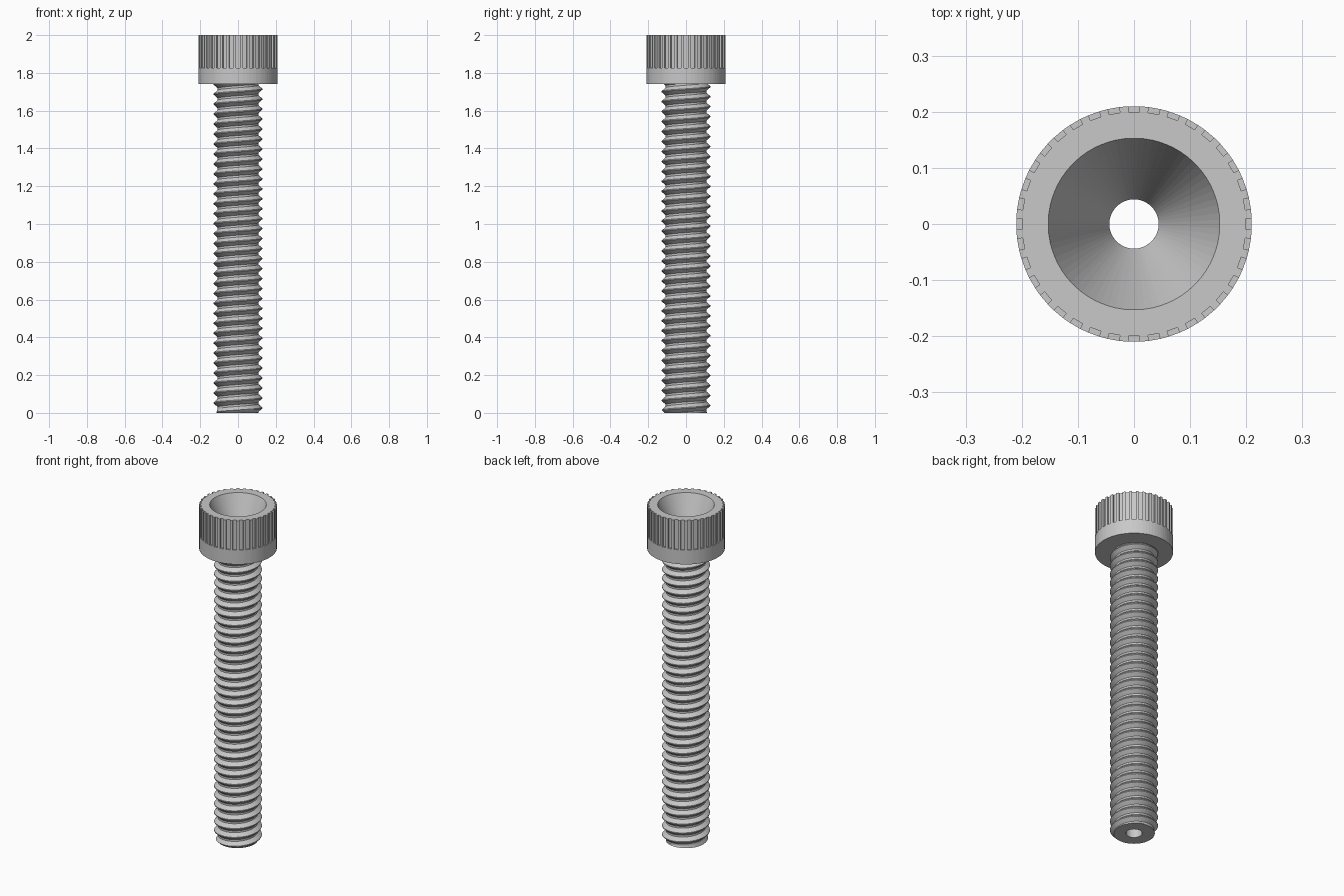
import bpy, bmesh
from math import cos, sin, pi, radians

cube = bpy.data.objects.get("Cube")
if cube:
    bpy.data.objects.remove(cube)

steel = bpy.data.materials.new("grey_steel")
steel.use_nodes = True
color = (0.58, 0.58, 0.58, 1)
steel.diffuse_color = color
steel.node_tree.nodes["Principled BSDF"].inputs["Base Color"].default_value = color

BORE = 0.044
HEAD_Z, TOP = 1.74, 2.0


def grid_object(name, rows, cyclic_columns):
    """Skin a closed loop of point rows into one flat-shaded solid."""
    bm = bmesh.new()
    grid = [[bm.verts.new(p) for p in row] for row in rows]
    columns = len(rows[0])
    for j, row in enumerate(grid):
        above = grid[(j + 1) % len(grid)]
        for i in range(columns if cyclic_columns else columns - 1):
            k = (i + 1) % columns
            bm.faces.new((row[i], row[k], above[k], above[i]))
    bmesh.ops.remove_doubles(bm, verts=bm.verts, dist=0.00005)
    bmesh.ops.recalc_face_normals(bm, faces=bm.faces)
    mesh = bpy.data.meshes.new(name)
    bm.to_mesh(mesh)
    bm.free()
    mesh.materials.append(steel)
    obj = bpy.data.objects.new(name, mesh)
    bpy.context.collection.objects.link(obj)
    return obj


# Threaded shaft: right-hand helix, trimmed flat at both ends, with a bore
SIDES, TURNS = 36, 33
PITCH = HEAD_Z / TURNS
ROOT, CREST = 0.108, 0.129


def thread_radius(z, shift):
    u = ((z - shift) / PITCH) % 1
    d = abs(u - 0.5) * 2
    height = min(1, max(0, (0.8 - d) / 0.7))
    return min(ROOT + (CREST - ROOT) * height, 0.112 + z)


def ring(radius, z):
    return [(radius * cos(2 * pi * i / SIDES), radius * sin(2 * pi * i / SIDES), z)
            for i in range(SIDES + 1)]


rows = []
for turn in range(-2, TURNS + 2):
    for u in (0.1, 0.45, 0.55, 0.9):
        row = []
        for i in range(SIDES + 1):
            a = 2 * pi * i / SIDES
            shift = PITCH * i / SIDES
            z = min(HEAD_Z, max(0, (turn + u) * PITCH + shift))
            r = thread_radius(z, shift)
            row.append((r * cos(a), r * sin(a), z))
        rows.append(row)
rows += [ring(BORE, HEAD_Z), ring(BORE, 0)]
grid_object("threaded_shaft", rows, False)

# Cap head: conical recess and upright grip slots around the upper rim
HEAD_R, SLOT_R, SLOTS = 0.21, 0.2, 36


def head_row(radius, z, slot_radius=None):
    inner = slot_radius or radius
    row = []
    for i in range(SLOTS):
        for offset, r in ((-2.8, radius), (-2.8, inner), (2.8, inner), (2.8, radius)):
            a = radians(360 * i / SLOTS + offset)
            row.append((r * cos(a), r * sin(a), z))
    return row


grid_object("cap_head", [
    head_row(BORE, HEAD_Z),
    head_row(0.153, TOP),
    head_row(HEAD_R, TOP, SLOT_R),
    head_row(HEAD_R, 1.825, SLOT_R),
    head_row(HEAD_R, 1.825),
    head_row(HEAD_R, HEAD_Z),
], True)
